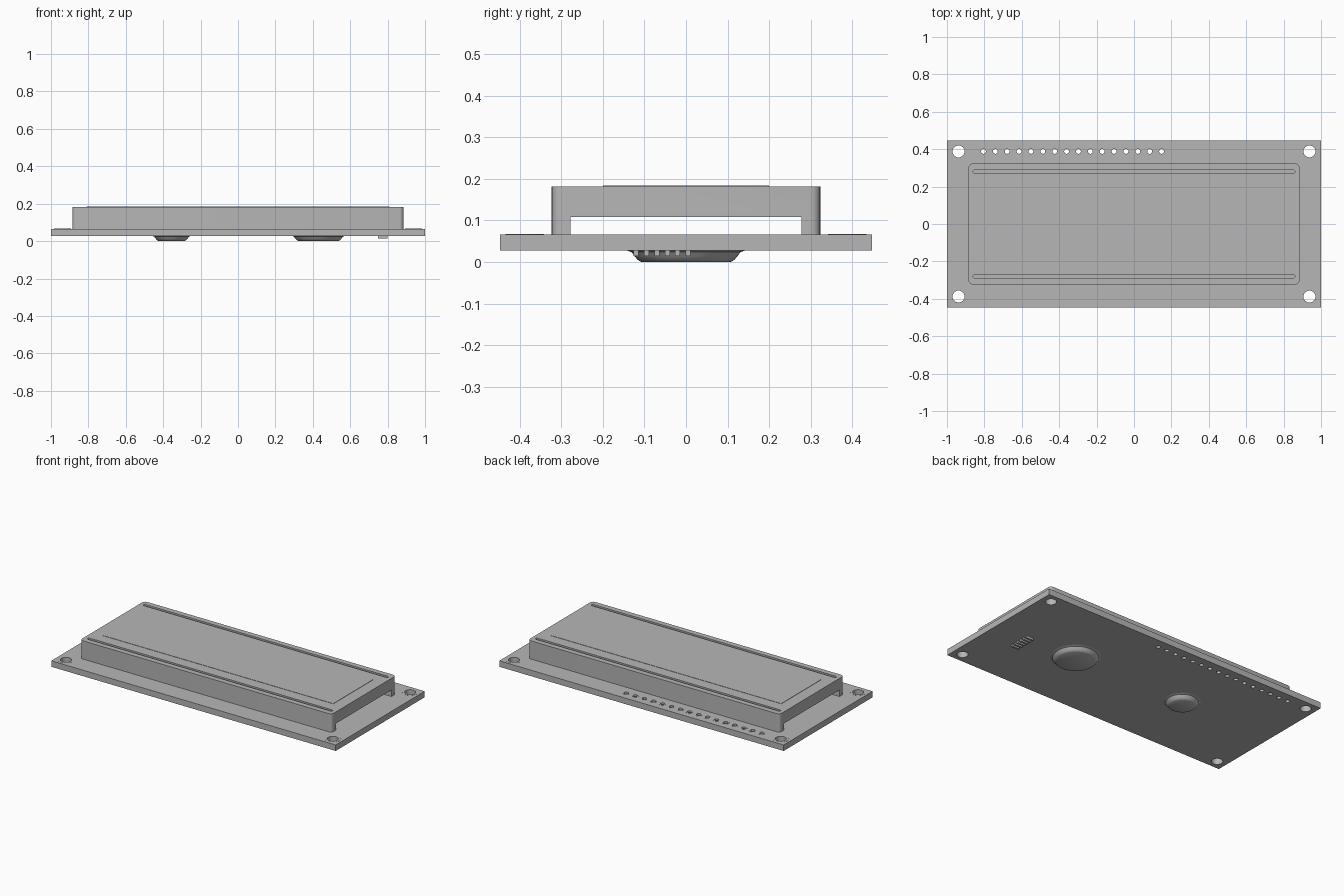
import bpy, bmesh, math
from mathutils import Matrix

if "Cube" in bpy.data.objects:
    bpy.data.objects.remove(bpy.data.objects["Cube"])

grey = bpy.data.materials.new("plain grey")
colour = (0.47, 0.47, 0.47, 1)
grey.diffuse_color = colour
grey.use_nodes = True
grey.node_tree.nodes["Principled BSDF"].inputs["Base Color"].default_value = colour

BOARD_LOW, BOARD_TOP, FRAME_TOP = 0.028, 0.066, 0.182


def finish(bm, name, smooth=False):
    bmesh.ops.recalc_face_normals(bm, faces=bm.faces)
    mesh = bpy.data.meshes.new(name)
    bm.to_mesh(mesh)
    bm.free()
    mesh.materials.append(grey)
    ob = bpy.data.objects.new(name, mesh)
    bpy.context.collection.objects.link(ob)
    if smooth:
        shade(ob)
    return ob


def select(ob):
    bpy.ops.object.select_all(action='DESELECT')
    ob.select_set(True)
    bpy.context.view_layer.objects.active = ob


def shade(ob):
    select(ob)
    bpy.ops.object.shade_smooth_by_angle(angle=math.radians(30))


def add_box(bm, x, y, z):
    """Add a box given (low, high) along each axis."""
    m = Matrix.Translation([(a + b) / 2 for a, b in (x, y, z)])
    m = m @ Matrix.Diagonal([b - a for a, b in (x, y, z)] + [1])
    bmesh.ops.create_cube(bm, size=1, matrix=m)


def add_slab(bm, hx, hy, radius, z, cy=0, steps=5):
    """Add a rounded rectangle extruded between two heights."""
    verts = []
    corners = ((1, 1), (-1, 1), (-1, -1), (1, -1))
    for k, (sx, sy) in enumerate(corners):
        for i in range(steps + 1):
            a = math.pi / 2 * (k + i / steps)
            verts.append(bm.verts.new((sx * (hx - radius) + radius * math.cos(a),
                                       cy + sy * (hy - radius) + radius * math.sin(a), z[0])))
    face = bm.faces.new(verts)
    new = bmesh.ops.extrude_face_region(bm, geom=[face])["geom"]
    bmesh.ops.translate(bm, vec=(0, 0, z[1] - z[0]),
                        verts=[g for g in new if isinstance(g, bmesh.types.BMVert)])


def add_lathe(bm, profile, x, y, n=32):
    """Spin a (radius, height) profile about a vertical axis."""
    verts = [bm.verts.new((x + r, y, z)) for r, z in profile]
    edges = [bm.edges.new(p) for p in zip(verts, verts[1:])]
    bmesh.ops.spin(bm, geom=verts + edges, cent=(x, y, 0), axis=(0, 0, 1),
                   angle=math.tau, steps=n, use_merge=True)
    bmesh.ops.remove_doubles(bm, verts=bm.verts, dist=1e-5)


def cut(ob, bm):
    cutter = finish(bm, "cutter")
    cutter.hide_render = True
    mod = ob.modifiers.new("cut", 'BOOLEAN')
    mod.operation, mod.solver, mod.object = 'DIFFERENCE', 'EXACT', cutter
    select(ob)
    bpy.ops.object.modifier_apply(modifier=mod.name)
    bpy.data.objects.remove(cutter)


# Circuit board with mounting holes and a row of pin holes
mounts = [(sx * 0.938, sy * 0.388) for sx in (-1, 1) for sy in (-1, 1)]
pins = [(-0.805 + 0.0635 * i, 0.388) for i in range(16)]
bm = bmesh.new()
add_box(bm, (-1, 1), (-0.447, 0.447), (BOARD_LOW, BOARD_TOP))
board = finish(bm, "circuit_board")
bm = bmesh.new()
for spots, r, n in ((mounts, 0.032, 32), (pins, 0.013, 16)):
    for x, y in spots:
        bmesh.ops.create_cone(bm, cap_ends=True, segments=n, radius1=r, radius2=r,
                              depth=0.2, matrix=Matrix.Translation((x, y, 0.05)))
cut(board, bm)
shade(board)

# Thin solder rings round the holes
for name, spots, r, w, n in (("mounting_rings", mounts, 0.032, 0.014, 32),
                             ("pin_rings", pins, 0.013, 0.008, 16)):
    bm = bmesh.new()
    top = BOARD_TOP + 0.001
    for x, y in spots:
        add_lathe(bm, [(r, BOARD_TOP), (r, top), (r + w, top), (r + w, BOARD_TOP)], x, y, n)
    finish(bm, name)

# Display frame: open at both ends, with a long groove near each side
bm = bmesh.new()
add_slab(bm, 0.885, 0.323, 0.022, (BOARD_TOP, FRAME_TOP))
frame = finish(bm, "display_frame")
bm = bmesh.new()
add_box(bm, (-1.1, 1.1), (-0.278, 0.278), (0, 0.108))
for side in (-1, 1):
    add_slab(bm, 0.86, 0.009, 0.0085, (FRAME_TOP - 0.01, 0.25), side * 0.28)
cut(frame, bm)
shade(frame)

# Slightly raised display window
bm = bmesh.new()
add_box(bm, (-0.81, 0.81), (-0.2, 0.2), (FRAME_TOP - 0.002, FRAME_TOP + 0.002))
finish(bm, "display_window")

# Domed chip covers under the board
for name, x, r in (("small_chip_cover", -0.355, 0.105), ("large_chip_cover", 0.43, 0.143)):
    bm = bmesh.new()
    add_lathe(bm, [(r, BOARD_LOW), (r - 0.012, 0.024), (r - 0.02, 0.013),
                   (r - 0.027, 0.005), (r - 0.036, 0), (0, 0)], x, 0, 48)
    finish(bm, name, True)

# Row of small resistors under the board
bm = bmesh.new()
for i in range(6):
    y = -0.12 + 0.025 * i
    add_box(bm, (0.748, 0.8), (y - 0.006, y + 0.006), (0.014, BOARD_LOW))
finish(bm, "resistor_row")
